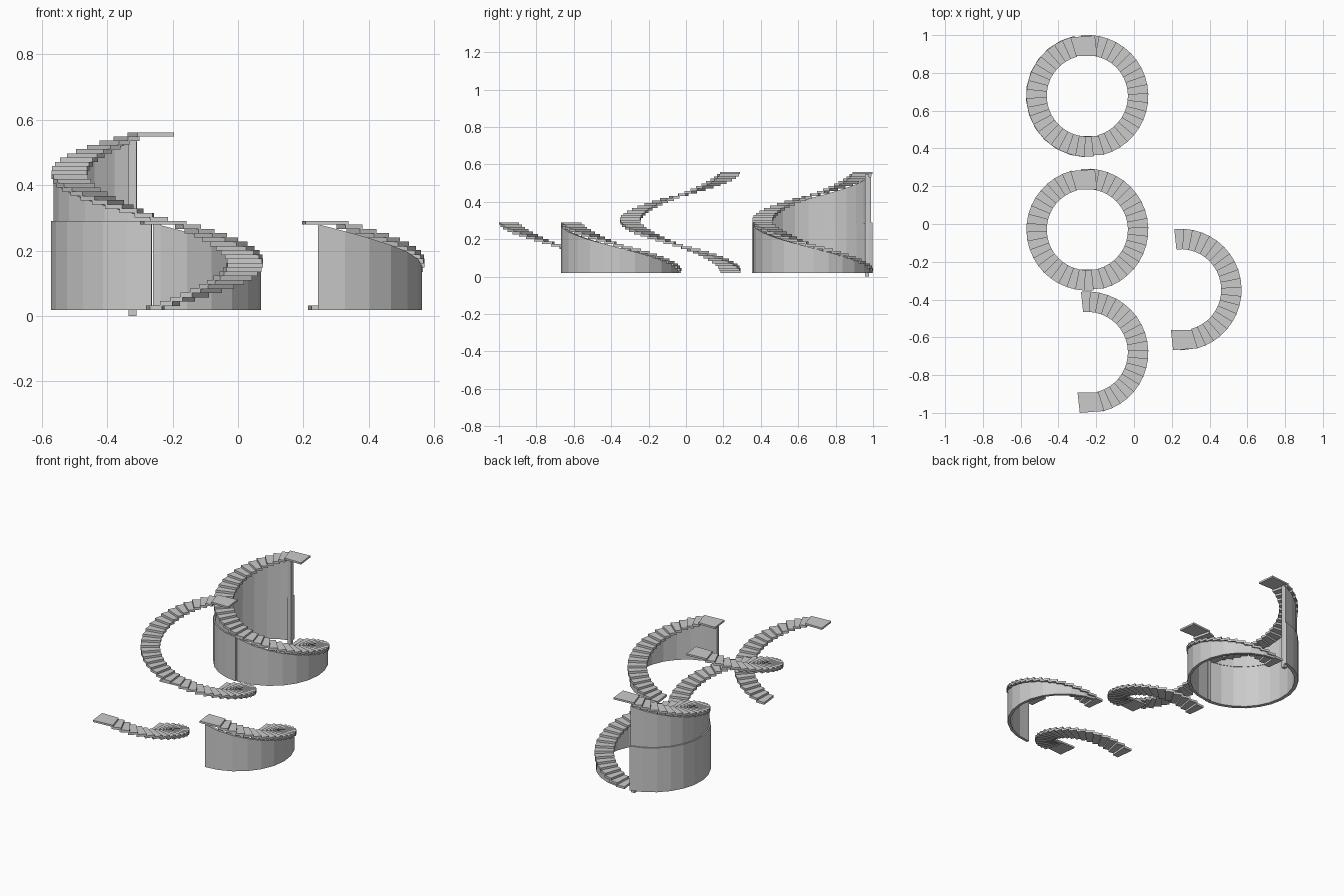
import bpy
import bmesh
from math import sin, cos, pi, radians

cube = bpy.data.objects.get("Cube")
if cube:
    bpy.data.objects.remove(cube, do_unlink=True)

R_IN, R_OUT = 0.215, 0.323     # tread radii
BASE, RISE, STEPS = 0.018, 0.013, 20
FLIGHT = 0.27                  # height of one half turn
THICK = 0.014

grey = bpy.data.materials.new("plain grey")
grey.use_nodes = True
grey.diffuse_color = (0.6, 0.6, 0.6, 1)
grey.node_tree.nodes["Principled BSDF"].inputs["Base Color"].default_value = (0.6, 0.6, 0.6, 1)


def polar(r, deg):
    """Point measured clockwise from the back."""
    a = radians(deg)
    return r * sin(a), r * cos(a)


def prism(bm, outline, z0, z1):
    """Closed prism; z1 may be one height or one per corner."""
    tops = z1 if isinstance(z1, list) else [z1] * len(outline)
    low = [bm.verts.new((x, y, z0)) for x, y in outline]
    top = [bm.verts.new((x, y, z)) for (x, y), z in zip(outline, tops)]
    bm.faces.new(low)
    bm.faces.new(top)
    for i in range(len(low)):
        j = (i + 1) % len(low)
        bm.faces.new((low[i], low[j], top[j], top[i]))


def finish(bm, name, location, turn=0):
    bmesh.ops.recalc_face_normals(bm, faces=bm.faces)
    mesh = bpy.data.meshes.new(name)
    bm.to_mesh(mesh)
    bm.free()
    mesh.materials.append(grey)
    obj = bpy.data.objects.new(name, mesh)
    obj.location = location
    obj.rotation_euler.z = turn
    bpy.context.collection.objects.link(obj)


def flight(name, x, y, z=0, turn=0):
    """Half turn of overlapping wedge treads ending in a flat landing."""
    bm = bmesh.new()
    start, sweep = -6, 8.5
    for i in range(STEPS):
        a = start + i * sweep
        b = a + sweep + 1.5
        z0 = BASE + i * RISE
        prism(bm, [polar(R_IN, a), polar(R_OUT, a), polar(R_OUT, b), polar(R_IN, b)],
              z0, z0 + THICK)
    z0 = BASE + STEPS * RISE
    prism(bm, [(-0.04, -0.32), (-0.052, -0.212), (0.06, -0.212), (0.09, -0.31)],
          z0 + 0.001, z0 + 0.012)
    finish(bm, name, (x, y, z), turn)


def wall(name, x, y, start, end, z0, height, r_in, r_out):
    """Curved wall; height gives the top for each angle."""
    bm = bmesh.new()
    n = 12
    rings = []
    for i in range(n + 1):
        a = start + (end - start) * i / n
        top = height(a)
        rings.append([bm.verts.new((*polar(r, a), z))
                      for r, z in ((r_in, z0), (r_out, z0), (r_out, top), (r_in, top))])
    for p, q in zip(rings, rings[1:]):
        for k in range(4):
            m = (k + 1) % 4
            bm.faces.new((p[k], p[m], q[m], q[k]))
    bm.faces.new(rings[0])
    bm.faces.new(rings[-1])
    finish(bm, name, (x, y, 0))


def post(name, x, y, width, depth, z0, z1):
    bm = bmesh.new()
    w, d = width / 2, depth / 2
    prism(bm, [(-w, -d), (w, -d), (w, d), (-w, d)], z0, z1)
    finish(bm, name, (x, y, 0))


def slope(a):
    return BASE + 0.006 + 0.256 * a / 180


# Full turns: two stacked half flights
CX = -0.247
for label, y in (("walled", 0.678), ("open", -0.03)):
    flight(label + "_full_lower_flight", CX, y)
    flight(label + "_full_upper_flight", CX, y, FLIGHT, pi)

# Half turns
flight("open_half_flight", CX, -0.68)
flight("walled_half_flight", 0.247, -0.348)

# Walls below the treads
wall("half_wall", 0.245, -0.352, 1, 180, BASE, slope, 0.3, 0.317)
wall("full_lower_wall", CX, 0.678, 1, 178, BASE, slope, 0.3, 0.317)
wall("full_drum_wall", CX, 0.678, 183, 348, BASE, lambda a: 0.29, 0.303, 0.325)
wall("full_upper_wall", CX, 0.678, 183, 348, 0.28,
     lambda a: slope(a - 180) + FLIGHT, 0.3, 0.317)

# Posts closing the wall ends
post("front_post", CX, 0.371, 0.024, 0.026, BASE, 0.28)
post("back_post", -0.322, 0.967, 0.025, 0.022, 0, 0.545)
